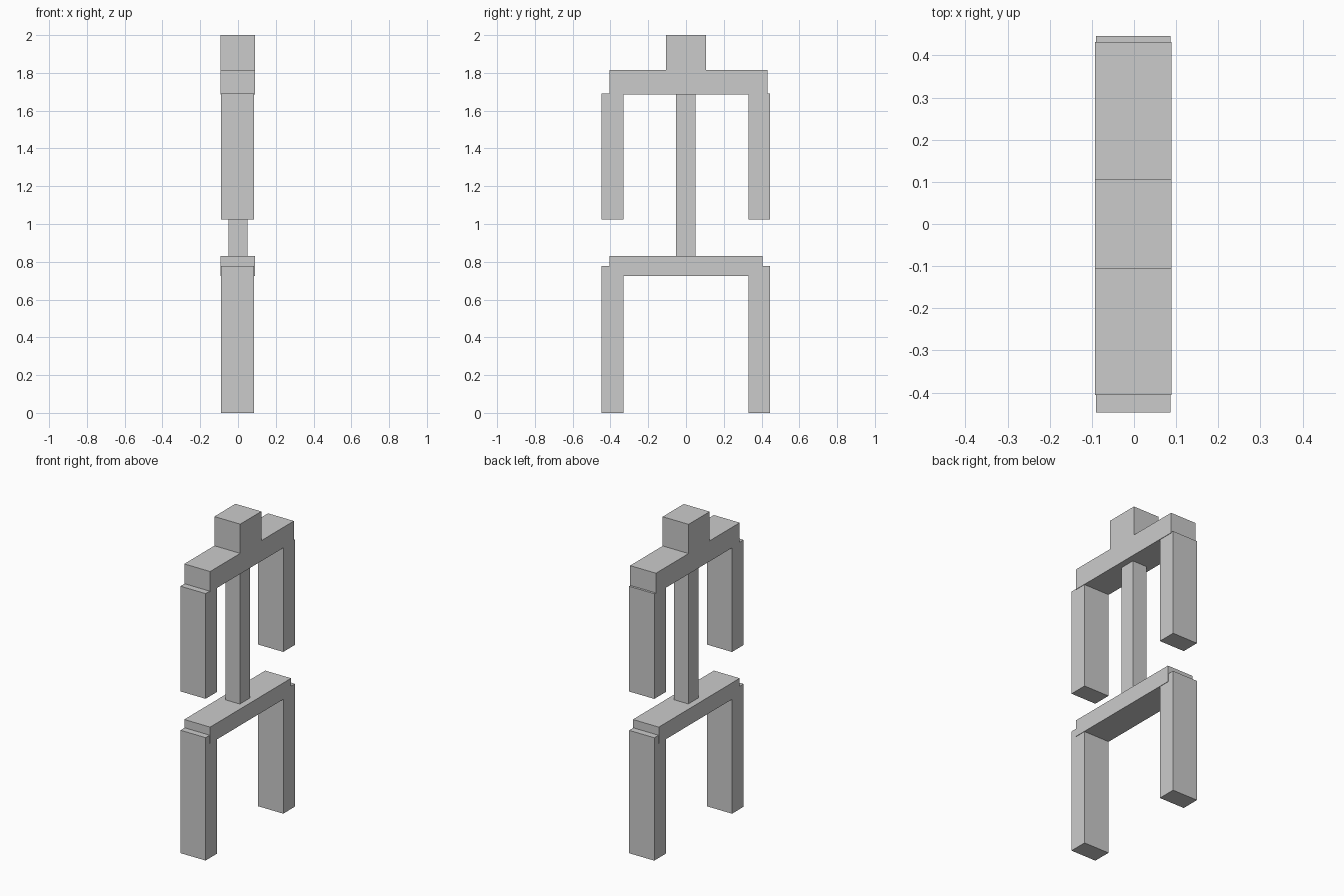
import bpy

if "Cube" in bpy.data.objects:
    bpy.data.objects.remove(bpy.data.objects["Cube"])


def box(name, x, y, z):
    """Axis-aligned box from (min, max) ranges."""
    bpy.ops.mesh.primitive_cube_add(
        size=1, location=[(a + b) / 2 for a, b in (x, y, z)])
    ob = bpy.context.object
    ob.name = name
    ob.scale = [b - a for a, b in (x, y, z)]
    bpy.ops.object.transform_apply(location=False, rotation=False, scale=True)
    return ob


BAR_X = (-0.092, 0.089)
LIMB_X = (-0.09, 0.086)

# Central parts
box("head", BAR_X, (-0.105, 0.106), (1.815, 2.0))
box("shoulders", BAR_X, (-0.406, 0.432), (1.685, 1.815))
box("spine", (-0.051, 0.049), (-0.052, 0.049), (0.83, 1.685))
box("hips", BAR_X, (-0.406, 0.404), (0.726, 0.83))

# Arms and legs on both sides
for side, y in (("left", (0.33, 0.446)), ("right", (-0.447, -0.332))):
    box(side + "_arm", LIMB_X, y, (1.024, 1.69))
    box(side + "_leg", LIMB_X, y, (0.0, 0.778))
